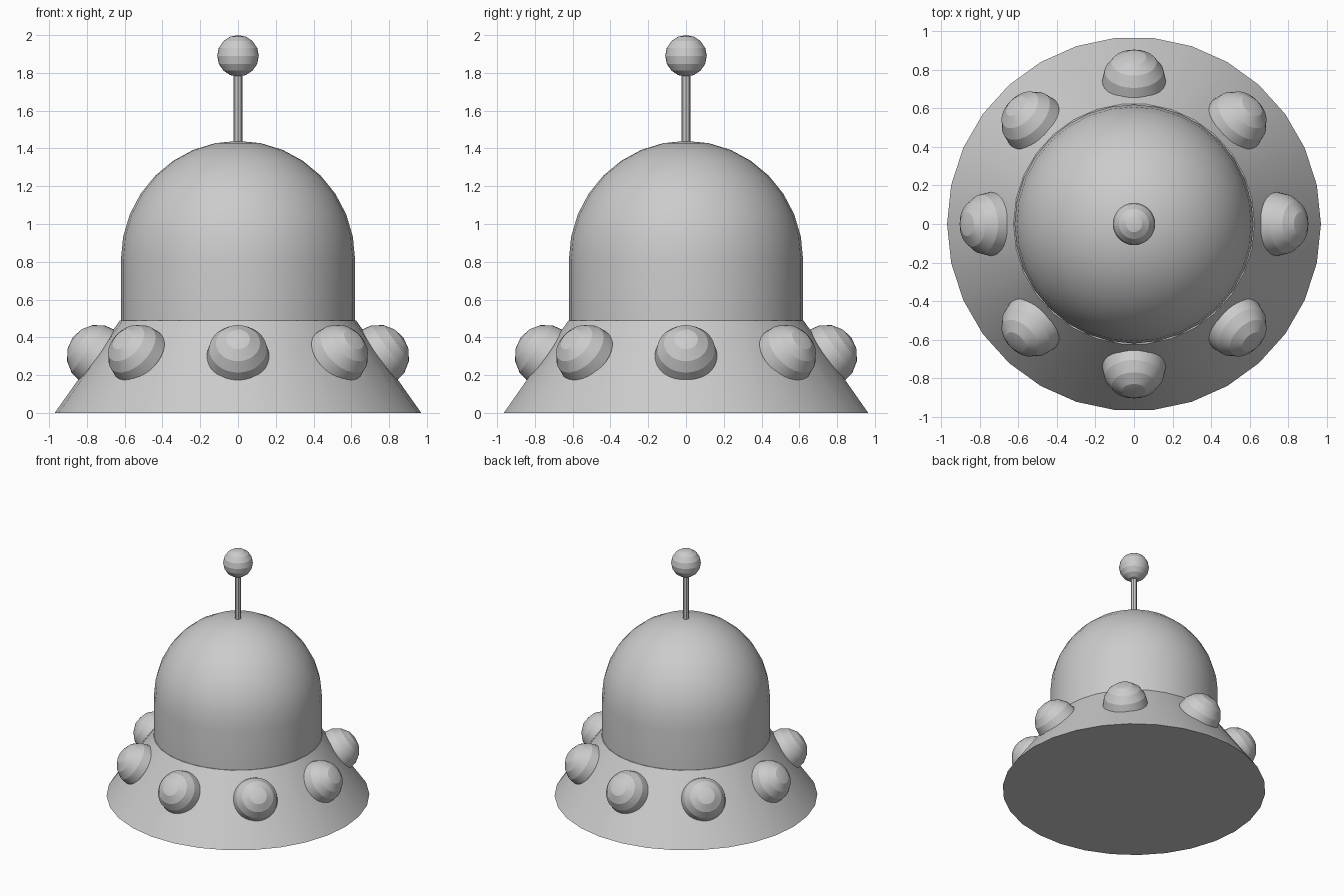
import bpy, bmesh
from math import sin, cos, pi, atan2, radians

if "Cube" in bpy.data.objects:
    bpy.data.objects.remove(bpy.data.objects["Cube"])


def lathe(name, profile, sides, sharp=20):
    """Revolve (radius, z) points, bottom to top, about z; ends are closed."""
    bm = bmesh.new()
    rings = []
    for r, z in profile:
        if r < 1e-6:
            rings.append([bm.verts.new((0, 0, z))])
        else:
            rings.append([bm.verts.new((r * cos(2 * pi * i / sides), r * sin(2 * pi * i / sides), z))
                          for i in range(sides)])
    for a, b in zip(rings, rings[1:]):
        for i in range(sides):
            j = (i + 1) % sides
            if len(a) == 1:
                bm.faces.new((a[0], b[j], b[i]))
            elif len(b) == 1:
                bm.faces.new((a[i], a[j], b[0]))
            else:
                bm.faces.new((a[i], a[j], b[j], b[i]))
    for ring in (rings[0], rings[-1]):
        if len(ring) > 1:
            bm.faces.new(ring)
    bmesh.ops.recalc_face_normals(bm, faces=bm.faces[:])
    mesh = bpy.data.meshes.new(name)
    bm.to_mesh(mesh)
    bm.free()
    obj = bpy.data.objects.new(name, mesh)
    bpy.context.collection.objects.link(obj)
    bpy.ops.object.select_all(action='DESELECT')
    obj.select_set(True)
    bpy.context.view_layer.objects.active = obj
    bpy.ops.object.shade_smooth_by_angle(angle=radians(sharp))
    return obj


def ball(name, radius, rings=8, sides=32):
    """Banded sphere: smooth around, flat from band to band."""
    pts = [(radius * sin(pi * i / rings), -radius * cos(pi * i / rings)) for i in range(rings + 1)]
    return lathe(name, pts, sides)


# flared skirt
BASE_R, TOP_R, SKIRT_H = 0.97, 0.625, 0.49
lathe("skirt", [(BASE_R, 0), (TOP_R, SKIRT_H)], 30)

# dome: short straight wall and rounded top
dome = [(0.62, SKIRT_H - 0.01)]
dome += [(0.62 * cos(pi / 2 * i / 8), 0.81 + 0.63 * sin(pi / 2 * i / 8)) for i in range(9)]
lathe("dome", dome, 32, 30)

# antenna rod and tip
lathe("antenna_rod", [(0.023, 1.40), (0.023, 1.82)], 8)
ball("antenna_tip", 0.11).location.z = 1.89

# eight bulbs, square to the skirt slope
tilt = atan2(SKIRT_H, BASE_R - TOP_R)
for k in range(8):
    a = k * pi / 4
    bulb = ball(f"bulb_{k + 1}", 0.165)
    bulb.location = (0.742 * cos(a), 0.742 * sin(a), 0.302)
    bulb.rotation_euler = (0, tilt, a)
